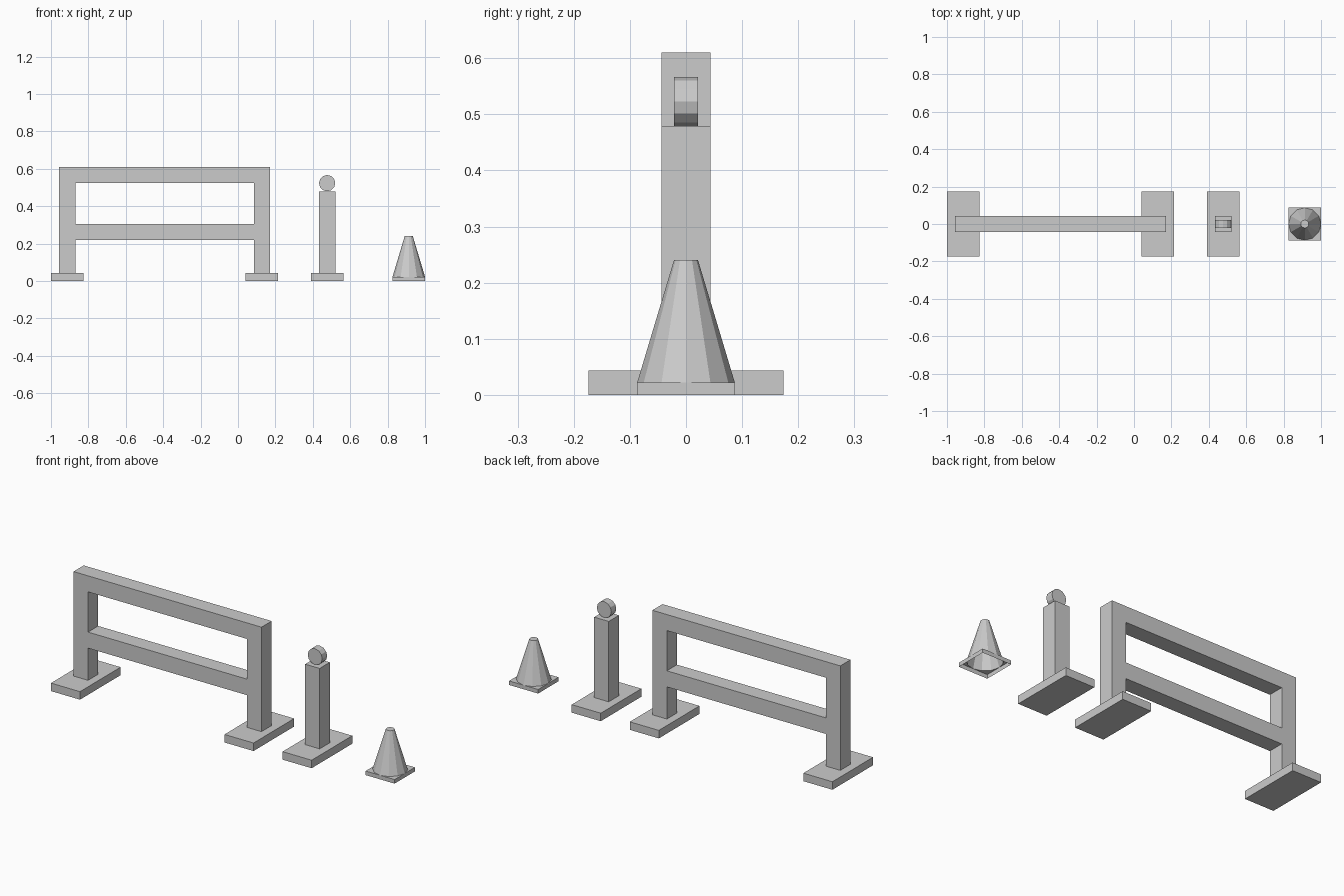
import bpy, bmesh
from math import cos, sin, pi
from mathutils import Matrix

if "Cube" in bpy.data.objects:
    bpy.data.objects.remove(bpy.data.objects["Cube"])

T = 0.0435          # half width of posts and thickness of feet
FOOT_TOP = 0.0435


def finish(bm, name):
    bmesh.ops.recalc_face_normals(bm, faces=bm.faces[:])
    mesh = bpy.data.meshes.new(name)
    bm.to_mesh(mesh)
    bm.free()
    obj = bpy.data.objects.new(name, mesh)
    bpy.context.collection.objects.link(obj)
    return obj


def box(name, x, half_x, half_y, z0, z1):
    bm = bmesh.new()
    bmesh.ops.create_cube(bm, size=1, matrix=Matrix.Translation((x, 0, (z0 + z1) / 2))
                          @ Matrix.Diagonal((2 * half_x, 2 * half_y, z1 - z0, 1)))
    return finish(bm, name)


def foot(name, x):
    return box(name, x, 0.087, 0.174, 0, FOOT_TOP)


# Barrier frame: filled grid cells, extruded to one seamless piece
xs = [-0.956, -0.869, 0.0845, 0.1715]
zs = [FOOT_TOP, 0.218, 0.305, 0.523, 0.61]
bm = bmesh.new()
grid = [[bm.verts.new((x, -T, z)) for z in zs] for x in xs]
for i in range(3):
    for j in range(4):
        if i != 1 or j in (1, 3):
            bm.faces.new((grid[i][j], grid[i + 1][j], grid[i + 1][j + 1], grid[i][j + 1]))
ext = bmesh.ops.extrude_face_region(bm, geom=bm.faces[:], use_keep_orig=True)
moved = [g for g in ext["geom"] if isinstance(g, bmesh.types.BMVert)]
bmesh.ops.translate(bm, verts=moved, vec=(0, 2 * T, 0))
finish(bm, "barrier_frame")
foot("barrier_foot_left", -0.913)
foot("barrier_foot_right", 0.128)

# Bollard with a round lamp
BX = 0.4765
foot("bollard_foot", BX)
box("bollard_post", BX, T, T, FOOT_TOP, 0.4795)
bm = bmesh.new()
bmesh.ops.create_cone(bm, cap_ends=True, segments=12, radius1=T, radius2=T, depth=0.042,
                      matrix=Matrix.Translation((BX, 0, 0.523)) @ Matrix.Rotation(pi / 2, 4, 'X'))
finish(bm, "bollard_lamp")

# Traffic cone: hollow shell, open underneath, on a square skirt
CX, R, N = 0.913, 0.087, 12
bm = bmesh.new()


def ring(radius, z, n, start=0.0):
    return [bm.verts.new((CX + radius * cos(start + 2 * pi * k / n),
                          radius * sin(start + 2 * pi * k / n), z)) for k in range(n)]


base = ring(R, 0.022, N)
tip = ring(0.0215, 0.24, N)
low = ring(R * 2 ** 0.5, 0, 4, pi / 4)
high = ring(R * 2 ** 0.5, 0.022, 4, pi / 4)
for k in range(N):
    n = (k + 1) % N
    bm.faces.new((base[k], base[n], tip[n], tip[k]))
    bm.faces.new((high[k // 3], base[n], base[k]))      # skirt top corners
bm.faces.new(tip)
for k in range(4):
    n = (k + 1) % 4
    bm.faces.new((low[k], low[n], high[n], base[3 * n], high[k]))
finish(bm, "traffic_cone")
